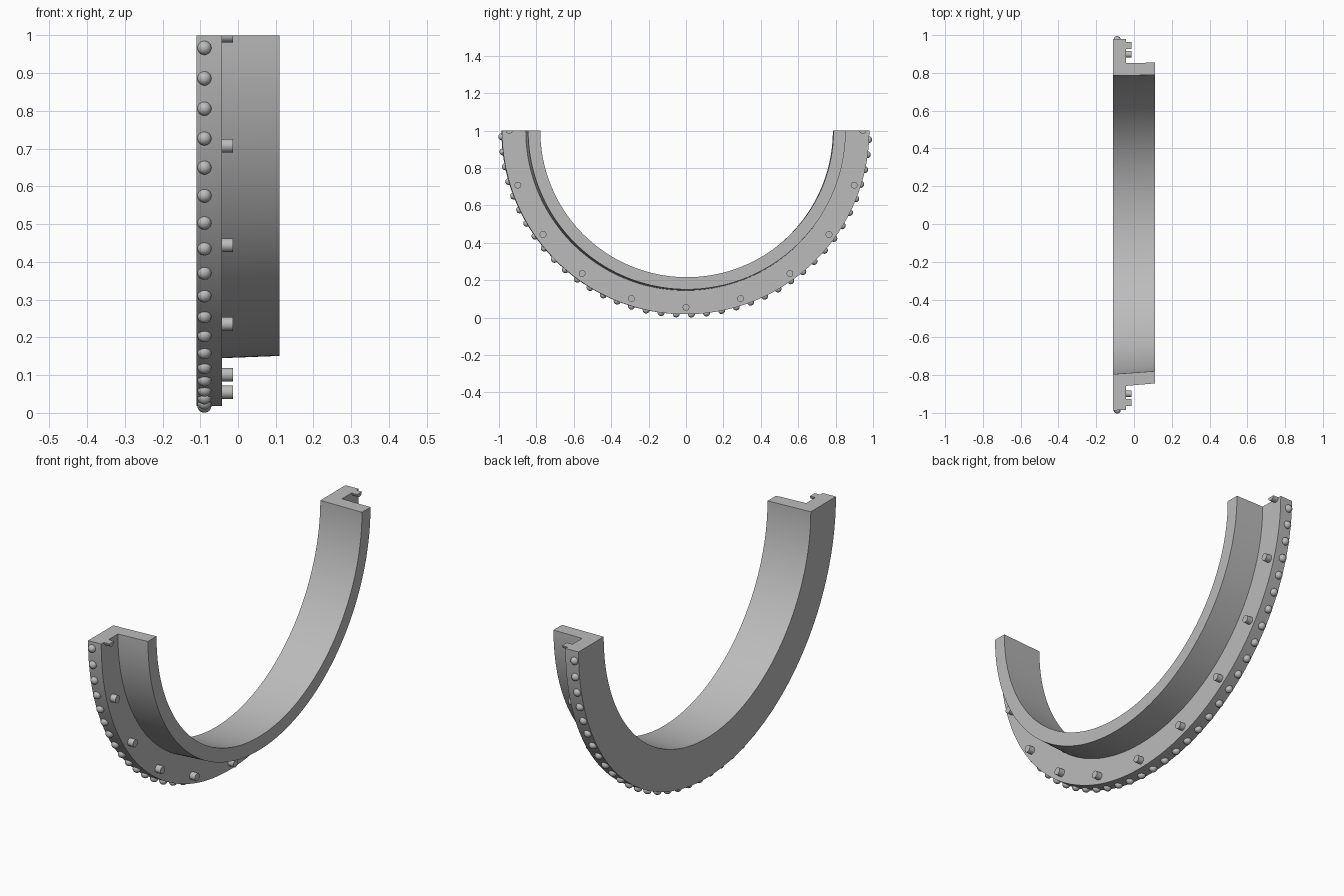
import bpy
import bmesh
from math import sin, cos, pi, radians
from mathutils import Matrix, Vector

cube = bpy.data.objects.get("Cube")
if cube:
    bpy.data.objects.remove(cube, do_unlink=True)

# Single plain grey metal
grey = bpy.data.materials.new("grey_metal")
grey.use_nodes = True
colour = (0.5, 0.5, 0.5, 1)
grey.diffuse_color = colour
grey.node_tree.nodes["Principled BSDF"].inputs["Base Color"].default_value = colour

SEGMENTS = 128
FLANGE_RADIUS = 0.982
PEG_RADIUS = 0.945
LEFT, STEP, RIGHT = -0.11, -0.042, 0.11


def on_arc(x, radius, angle):
    """Point on the lower half circle, with a slight lean along the axis."""
    return Vector((x, 0.045 * x + radius * cos(angle), 1 - radius * sin(angle)))


def finish(bm, name):
    bmesh.ops.recalc_face_normals(bm, faces=bm.faces)
    mesh = bpy.data.meshes.new(name)
    bm.to_mesh(mesh)
    bm.free()
    mesh.materials.append(grey)
    obj = bpy.data.objects.new(name, mesh)
    bpy.context.collection.objects.link(obj)
    bpy.ops.object.select_all(action="DESELECT")
    obj.select_set(True)
    bpy.context.view_layer.objects.active = obj
    bpy.ops.object.shade_smooth_by_angle(angle=radians(30))
    return obj


# Half ring: L-shaped section swept through a half turn
section = [(LEFT, 0.79), (LEFT, FLANGE_RADIUS), (STEP, FLANGE_RADIUS),
           (STEP, 0.855), (RIGHT, 0.849), (RIGHT, 0.784)]
bm = bmesh.new()
loops = [[bm.verts.new(on_arc(x, r, pi * i / SEGMENTS)) for x, r in section]
         for i in range(SEGMENTS + 1)]
for a, b in zip(loops, loops[1:]):
    for j in range(len(section)):
        k = (j + 1) % len(section)
        bm.faces.new((a[j], a[k], b[k], b[j]))
bm.faces.new(loops[0])
bm.faces.new(loops[-1])
finish(bm, "half_ring")

# Domed rivets around the rim
RIVETS = 38
bm = bmesh.new()
for i in range(RIVETS):
    angle = pi * (i + 0.5) / RIVETS + radians(0.45)
    matrix = (Matrix.Translation(on_arc(-0.089, FLANGE_RADIUS, angle))
              @ Matrix.Rotation(-angle, 4, "X")
              @ Matrix.Diagonal((0.0185, 0.018, 0.0185, 1)))
    bmesh.ops.create_uvsphere(bm, u_segments=24, v_segments=12, radius=1, matrix=matrix)
finish(bm, "rim_rivets")

# Short pegs on the flange face, the end ones cut flush with the ring ends
PEGS = 10
bm = bmesh.new()
for i in range(PEGS + 1):
    centre = on_arc(0, PEG_RADIUS, pi * i / PEGS)
    centre.x = -0.031
    matrix = Matrix.Translation(centre) @ Matrix.Rotation(pi / 2, 4, "Y")
    bmesh.ops.create_cone(bm, cap_ends=True, segments=24, radius1=0.018,
                          radius2=0.018, depth=0.036, matrix=matrix)
cut = bmesh.ops.bisect_plane(bm, geom=bm.verts[:] + bm.edges[:] + bm.faces[:],
                             plane_co=(0, 0, 1), plane_no=(0, 0, 1), clear_outer=True)
bmesh.ops.holes_fill(bm, edges=[e for e in bm.edges if e.is_boundary], sides=0)
finish(bm, "flange_pegs")
